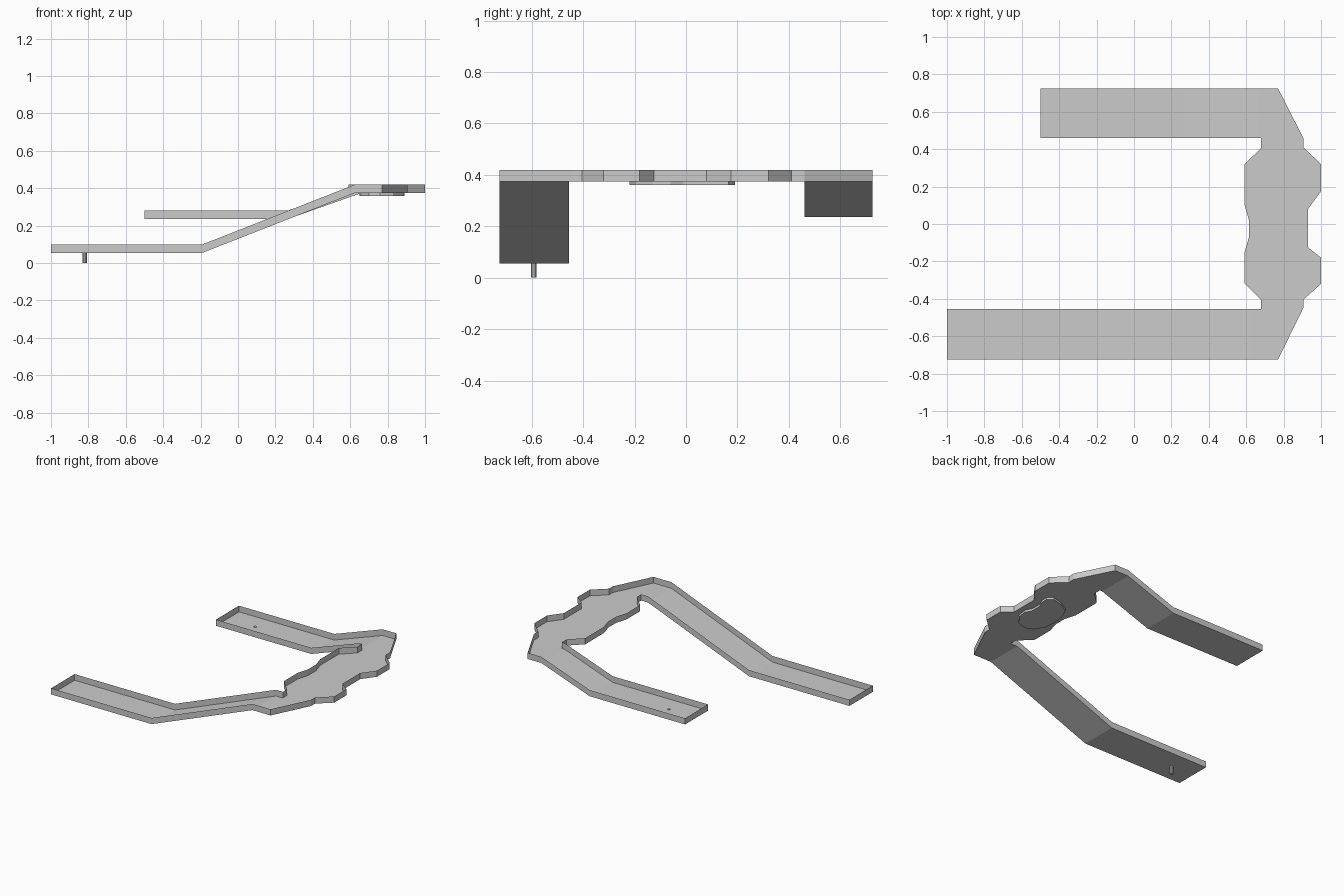
import bpy, bmesh
from math import tau, cos, sin

if "Cube" in bpy.data.objects:
    bpy.data.objects.remove(bpy.data.objects["Cube"])

WALL = 0.045
DECK = 0.375


def to_object(name, bm):
    mesh = bpy.data.meshes.new(name)
    bm.to_mesh(mesh)
    bm.free()
    obj = bpy.data.objects.new(name, mesh)
    bpy.context.collection.objects.link(obj)
    return obj


def prism(name, outline, z0, z1):
    """Closed flat-faced solid from a plan outline."""
    bm = bmesh.new()
    face = bm.faces.new([bm.verts.new((x, y, z0)) for x, y in outline])
    geom = bmesh.ops.extrude_face_region(bm, geom=[face], use_keep_orig=True)["geom"]
    up = [g for g in geom if isinstance(g, bmesh.types.BMVert)]
    bmesh.ops.translate(bm, verts=up, vec=(0, 0, z1 - z0))
    bmesh.ops.recalc_face_normals(bm, faces=bm.faces)
    return to_object(name, bm)


def circle(x, y, r, n):
    return [(x + r * cos(tau * i / n), y + r * sin(tau * i / n)) for i in range(n)]


# Each arm: end x, bend x, crease x, low floor height, outer y, inner y
LONG = (-1.0, -0.19, 0.625, 0.055, -0.725, -0.455)
SHORT = (-0.5, 0.27, 0.66, 0.237, 0.725, 0.46)

# Stepped outer edge and wavy inner edge of the deck
outer = [(0.77, -0.725), (0.905, -0.45), (0.905, -0.405), (1.0, -0.32),
         (1.0, -0.18), (0.93, -0.125), (0.93, 0.08), (1.0, 0.175),
         (1.0, 0.32), (0.905, 0.41), (0.905, 0.46), (0.77, 0.725)]
inner = [(0.68, 0.46), (0.68, 0.405), (0.59, 0.32), (0.59, 0.105),
         (0.615, 0.02), (0.615, -0.07), (0.59, -0.155), (0.59, -0.315),
         (0.68, -0.405), (0.68, -0.455)]

# Tray floor: deck polygon plus a slope and a flat for each arm
bm = bmesh.new()


def arm_verts(arm):
    end, bend, crease, low, yo, yi = arm
    return [[bm.verts.new((x, y, z)) for y in (yo, yi)]
            for x, z in ((crease, DECK), (bend, low), (end, low))]


long_v, short_v = arm_verts(LONG), arm_verts(SHORT)
deck = [long_v[0][0]]
deck += [bm.verts.new((x, y, DECK)) for x, y in outer]
deck += short_v[0]
deck += [bm.verts.new((x, y, DECK)) for x, y in inner]
deck.append(long_v[0][1])
bm.faces.new(deck)
for rows in (long_v, short_v):
    for a, b in zip(rows, rows[1:]):
        bm.faces.new((a[0], a[1], b[1], b[0]))

# Thin upright walls around the whole edge
rim = [e for e in bm.edges if e.is_boundary]
new = bmesh.ops.extrude_edge_only(bm, edges=rim)["geom"]
bmesh.ops.translate(bm, verts=[g for g in new if isinstance(g, bmesh.types.BMVert)],
                    vec=(0, 0, WALL))
bmesh.ops.recalc_face_normals(bm, faces=bm.faces)
to_object("tray_track", bm)

# Thin wavy pad under the deck
pad = [(0.885, 0.11), (0.89, 0.165), (0.85, 0.19), (0.78, 0.175), (0.70, 0.13),
       (0.665, 0.06), (0.65, -0.04), (0.66, -0.13), (0.70, -0.195), (0.76, -0.22),
       (0.83, -0.195), (0.88, -0.13), (0.89, -0.06), (0.865, -0.01), (0.865, 0.06)]
prism("under_pad", pad, 0.36, DECK)

# Peg below the long arm and small stud on the short arm floor
prism("support_peg", circle(-0.82, -0.592, 0.012, 10), 0.0, 0.055)
prism("floor_stud", circle(-0.277, 0.594, 0.01, 10), 0.237, 0.242)
